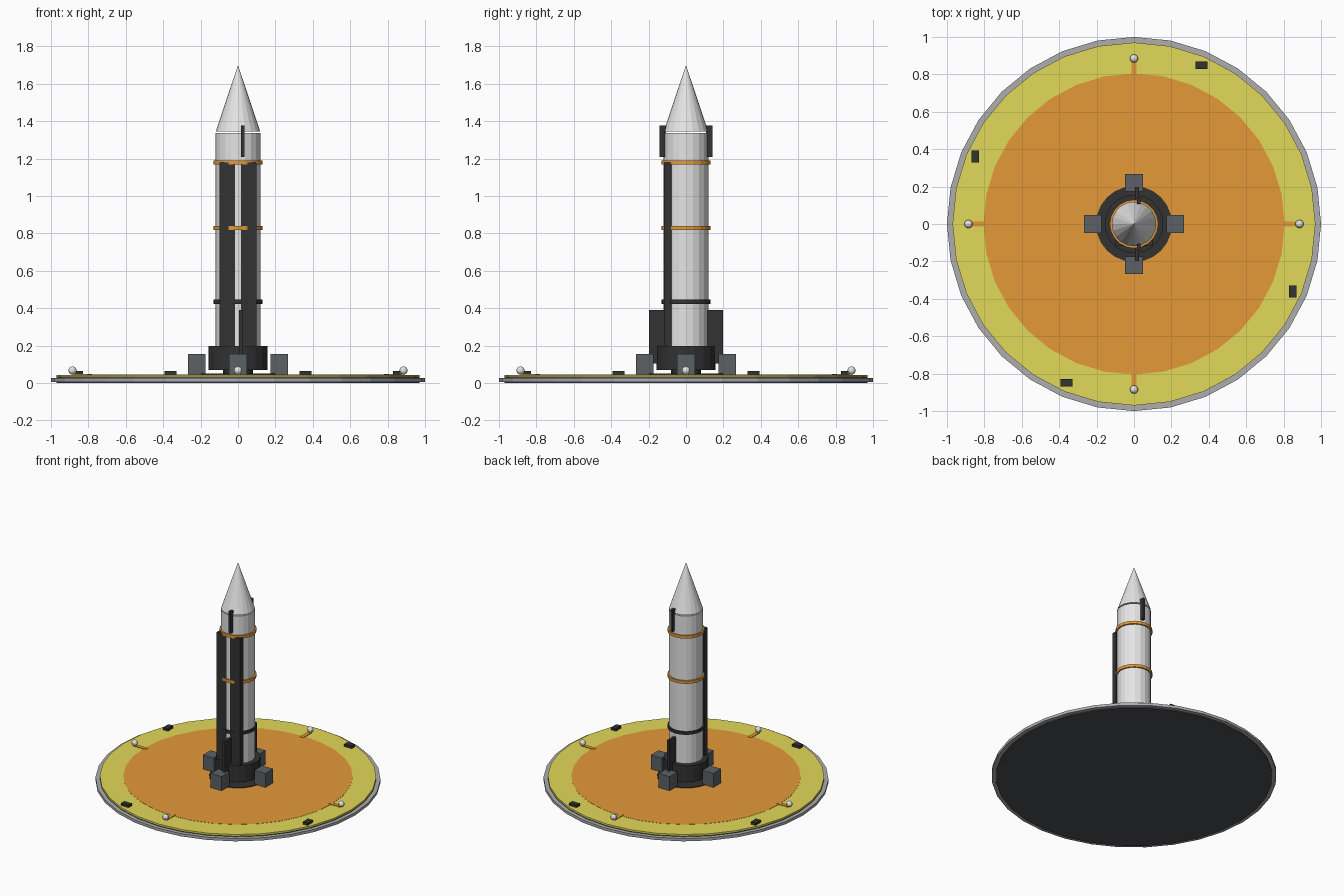
import bpy
import math
from mathutils import Matrix, Vector

cube = bpy.data.objects.get("Cube")
if cube:
    bpy.data.objects.remove(cube, do_unlink=True)


def material(name, r, g, b):
    m = bpy.data.materials.new(name)
    m.use_nodes = True
    m.diffuse_color = (r, g, b, 1)
    bsdf = next(n for n in m.node_tree.nodes if n.type == 'BSDF_PRINCIPLED')
    bsdf.inputs["Base Color"].default_value = (r, g, b, 1)
    return m


LIGHT = material("light grey", 0.78, 0.78, 0.78)
RIM = material("rim grey", 0.42, 0.42, 0.43)
STEEL = material("steel grey", 0.11, 0.12, 0.13)
BASE = material("slate grey", 0.075, 0.078, 0.085)
DARK = material("charcoal", 0.032, 0.032, 0.033)
ORANGE = material("orange", 0.78, 0.32, 0.04)
YELLOW = material("yellow", 0.76, 0.69, 0.10)


def finish(name, mat):
    ob = bpy.context.object
    ob.name = name
    ob.data.materials.append(mat)
    return ob


def tube(name, mat, r, z0, z1, sides=32, tip=None):
    """Upright cylinder, or a cone when tip is given."""
    bpy.ops.mesh.primitive_cone_add(vertices=sides, radius1=r, radius2=r if tip is None else tip,
                                    depth=z1 - z0, location=(0, 0, (z0 + z1) / 2))
    return finish(name, mat)


def box(name, mat, lo, hi, turn=0):
    """Box between two corners, swung about the z axis by a quarter turn count."""
    lo, hi = Vector(lo), Vector(hi)
    bpy.ops.mesh.primitive_cube_add(size=1)
    ob = finish(name, mat)
    ob.data.transform(Matrix.Rotation(turn * math.pi / 2, 4, 'Z')
                      @ Matrix.Translation((lo + hi) / 2)
                      @ Matrix.Diagonal((*(hi - lo), 1)))
    return ob


# Round launch pad
tube("pad_base", BASE, 0.97, 0, 0.034)
tube("pad_rim", RIM, 1.0, 0.006, 0.027)
tube("pad_border", YELLOW, 0.97, 0.034, 0.0445)
tube("pad_centre", ORANGE, 0.805, 0.04, 0.046)
tube("scorch_plate", DARK, 0.203, 0.045, 0.051, 24)

# Pad fittings repeated every quarter turn
for i in range(4):
    box(f"lamp_arm_{i}", ORANGE, (0.78, -0.014, 0.042), (0.885, 0.014, 0.049), i)
    spot = Matrix.Rotation(i * math.pi / 2, 3, 'Z') @ Vector((0.885, 0, 0.067))
    bpy.ops.mesh.primitive_uv_sphere_add(segments=12, ring_count=8, radius=0.022, location=spot)
    finish(f"lamp_{i}", LIGHT)
    box(f"pad_block_{i}", DARK, (0.328, 0.83, 0.042), (0.392, 0.87, 0.064), i)
    box(f"hold_down_{i}", STEEL, (0.173, -0.047, 0.045), (0.268, 0.047, 0.155), i)

# Rocket
tube("engine_nozzle", DARK, 0.08, 0.05, 0.1, 16)
tube("engine_skirt", DARK, 0.157, 0.07, 0.197, 20)
tube("rocket_body", LIGHT, 0.119, 0.1, 1.338, 20)
tube("nose_cone", LIGHT, 0.119, 1.346, 1.70, 20, tip=0)

# Flat straps around the body
for name, mat, z in (("lower_band", DARK, 0.435), ("middle_band", ORANGE, 0.83),
                     ("upper_band", ORANGE, 1.18)):
    tube(name, mat, 0.13, z - 0.011, z + 0.011, 20)

# Flat panels on the front
box("right_panel", DARK, (-0.1, -0.118, 0.19), (-0.016, -0.078, 1.178))
box("left_panel", DARK, (0.016, -0.118, 0.19), (0.1, -0.078, 1.178))

# Fins at front and back
for side, a in (("front", -1), ("back", 1)):
    ys = sorted((a * 0.1, a * 0.197))
    box(f"{side}_lower_fin", DARK, (0.005, ys[0], 0.105), (0.026, ys[1], 0.392))
    ys = sorted((a * 0.108, a * 0.141))
    box(f"{side}_upper_fin", DARK, (0.016, ys[0], 1.21), (0.036, ys[1], 1.378))
